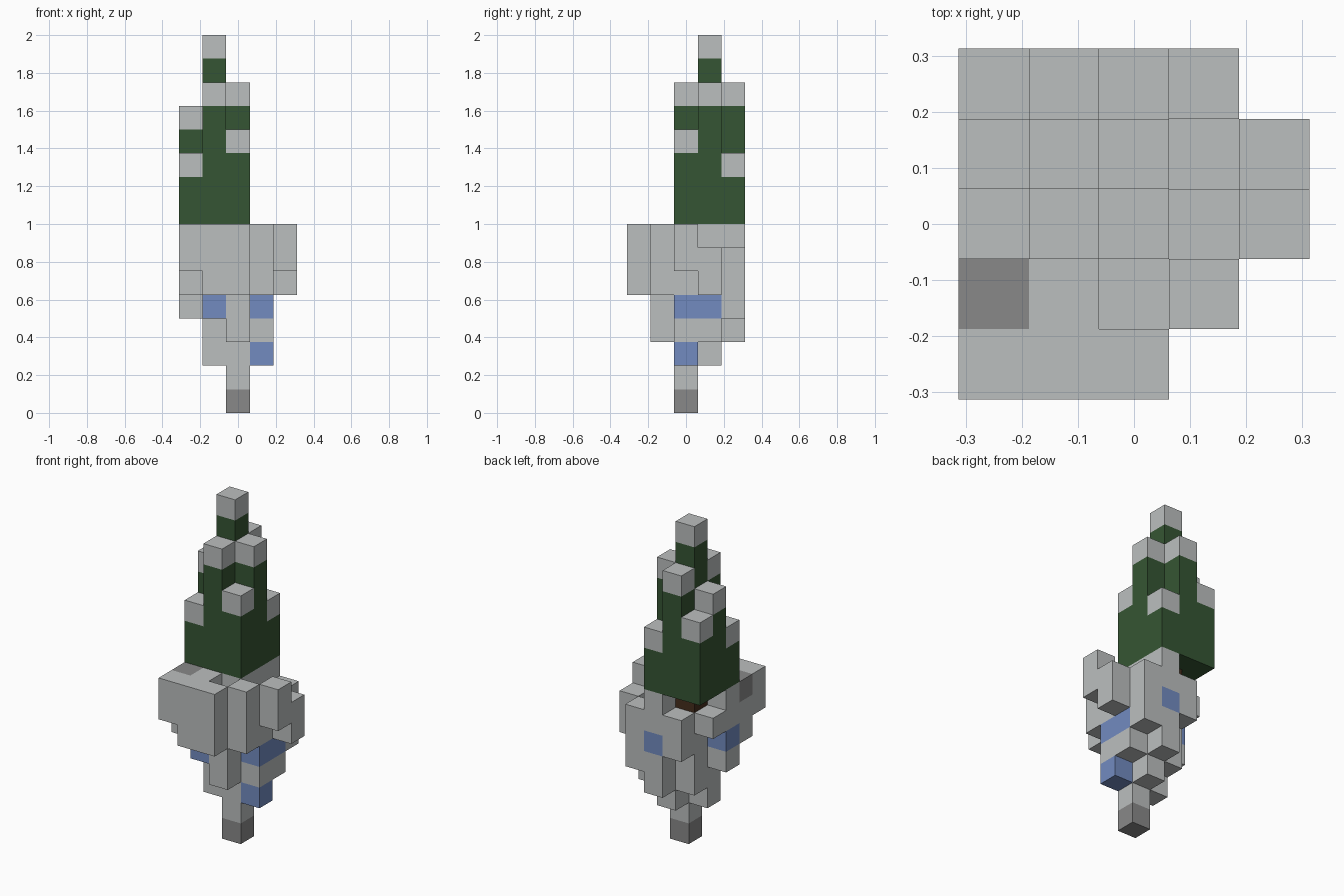
import bpy, bmesh
from mathutils import Vector

cube = bpy.data.objects.get("Cube")
if cube:
    bpy.data.objects.remove(cube)

S = 0.125  # edge of one block
GRID = 5   # blocks across


def material(name, r, g, b):
    m = bpy.data.materials.new(name)
    m.use_nodes = True
    m.diffuse_color = (r, g, b, 1)
    m.node_tree.nodes["Principled BSDF"].inputs["Base Color"].default_value = (r, g, b, 1)
    return m


pale = material("pale_grey", 0.50, 0.52, 0.52)
dark = material("dark_grey", 0.25, 0.25, 0.25)
blue = material("crystal_blue", 0.17, 0.26, 0.53)
green = material("needle_green", 0.036, 0.091, 0.033)
brown = material("bark_brown", 0.06, 0.027, 0.012)

# Floating island: (bottom, top) of each column, rows from front to back
island = [
    [(6, 8), (5, 8), (5, 8), None, None],
    [(5, 8), (4, 8), (3, 7), (5, 8), None],
    [(4, 8), (2, 8), (0, 8), (2, 7), (6, 8)],
    [(6, 7), (3, 7), (2, 8), (3, 6), (5, 7)],
    [None, (5, 7), (3, 8), (4, 7), None],
]
cells = {}
for j, row in enumerate(island):
    for i, span in enumerate(row):
        if span:
            for k in range(*span):
                cells[i, j, k] = "island_rock"

# Crystals and darker stones set into the rock
for c in [(1, 1, 4), (3, 2, 4), (3, 3, 4), (3, 2, 2), (2, 4, 5), (0, 2, 5)]:
    cells[c] = "crystals"
for c in [(2, 2, 0), (0, 1, 7)]:
    cells[c] = "dark_stones"

# Tree: trunk, then foliage columns each capped with snow
cells[1, 3, 7] = "trunk"
caps = [[10, 13, 11], [12, 15, 13], [11, 13, 10]]
for dj, row in enumerate(caps):
    for i, cap in enumerate(row):
        for k in range(8, cap):
            cells[i, dj + 2, k] = "foliage"
        cells[i, dj + 2, cap] = "snow_caps"


def build_part(name, mat):
    """Make the outer faces of all blocks that belong to one part."""
    bm = bmesh.new()
    verts = {}

    def vert(p):
        key = tuple(round(c * 2) for c in p)
        if key not in verts:
            verts[key] = bm.verts.new(((p.x - GRID / 2) * S, (p.y - GRID / 2) * S, p.z * S))
        return verts[key]

    for cell, part in cells.items():
        if part != name:
            continue
        centre = Vector(cell) + Vector((0.5, 0.5, 0.5))
        for axis in range(3):
            for sign in (-1, 1):
                n = Vector((0, 0, 0))
                n[axis] = sign
                if tuple(int(a + b) for a, b in zip(cell, n)) in cells:
                    continue
                u = Vector((0, 0, 0))
                u[(axis + 1) % 3] = 0.5
                v = n.cross(u)
                mid = centre + n / 2
                bm.faces.new([vert(mid + d) for d in (-u - v, u - v, u + v, v - u)])
    mesh = bpy.data.meshes.new(name)
    bm.to_mesh(mesh)
    bm.free()
    mesh.materials.append(mat)
    bpy.context.collection.objects.link(bpy.data.objects.new(name, mesh))


for name, mat in [("island_rock", pale), ("dark_stones", dark), ("crystals", blue),
                  ("trunk", brown), ("foliage", green), ("snow_caps", pale)]:
    build_part(name, mat)
